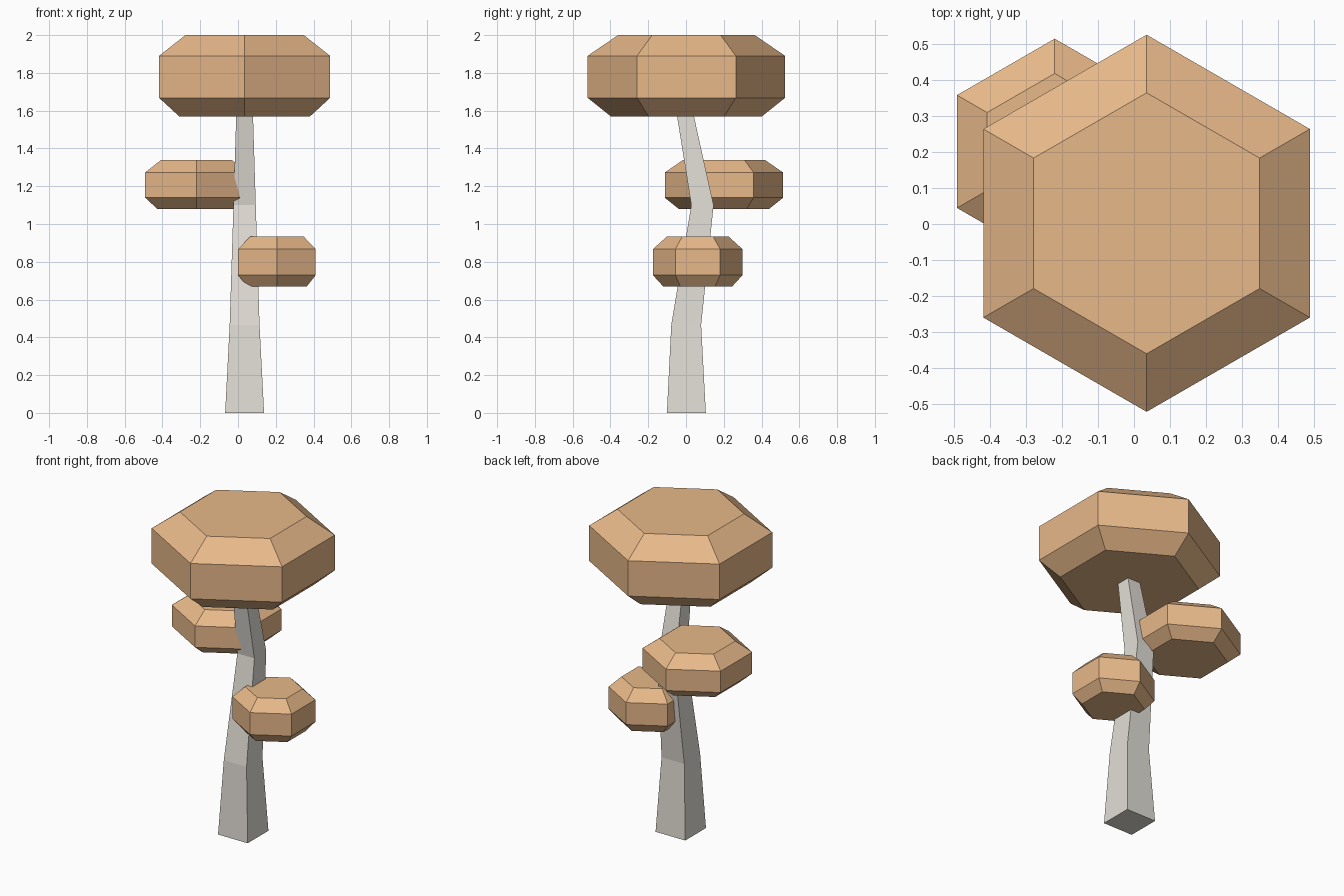
import bpy
import bmesh
from math import cos, sin, radians, sqrt

if "Cube" in bpy.data.objects:
    bpy.data.objects.remove(bpy.data.objects["Cube"])


def material(name, color):
    mat = bpy.data.materials.new(name)
    mat.diffuse_color = color
    mat.use_nodes = True
    mat.node_tree.nodes["Principled BSDF"].inputs["Base Color"].default_value = mat.diffuse_color
    return mat


def loft(name, sides, start, sections, mat):
    """Closed solid through horizontal polygon sections (x, y, z, radius)."""
    bm = bmesh.new()
    rings = []
    for x, y, z, r in sections:
        angles = [radians(start + 360 * i / sides) for i in range(sides)]
        rings.append([bm.verts.new((x + r * cos(a), y + r * sin(a), z)) for a in angles])
    for low, high in zip(rings, rings[1:]):
        for i in range(sides):
            j = (i + 1) % sides
            bm.faces.new((low[i], low[j], high[j], high[i]))
    bm.faces.new(rings[0][::-1])
    bm.faces.new(rings[-1])
    mesh = bpy.data.meshes.new(name)
    bm.to_mesh(mesh)
    bm.free()
    mesh.materials.append(mat)
    obj = bpy.data.objects.new(name, mesh)
    bpy.context.collection.objects.link(obj)
    return obj


bark = material("pale_bark", (0.76, 0.73, 0.67, 1))
leaf = material("tan_foliage", (0.80, 0.48, 0.25, 1))

# Bent, tapering square trunk: (y centre, z, half width)
trunk = [(0.002, 0, 0.103), (0.001, 0.465, 0.079), (0.087, 1.10, 0.059), (-0.012, 1.62, 0.043)]
loft("trunk", 4, 45, [(0.035, y, z, h * sqrt(2)) for y, z, h in trunk], bark)


# Hexagonal foliage clumps, chamfered above and below
def foliage(name, x, y, radius, heights):
    scales = (0.765, 1, 1, 0.692)
    loft(name, 6, 30, [(x, y, z, radius * s) for z, s in zip(heights, scales)], leaf)


foliage("top_foliage", 0.035, 0.002, 0.523, (1.57, 1.668, 1.89, 2.0))
foliage("middle_foliage", -0.22, 0.201, 0.313, (1.08, 1.139, 1.273, 1.339))
foliage("lower_foliage", 0.206, 0.062, 0.237, (0.668, 0.729, 0.867, 0.933))
